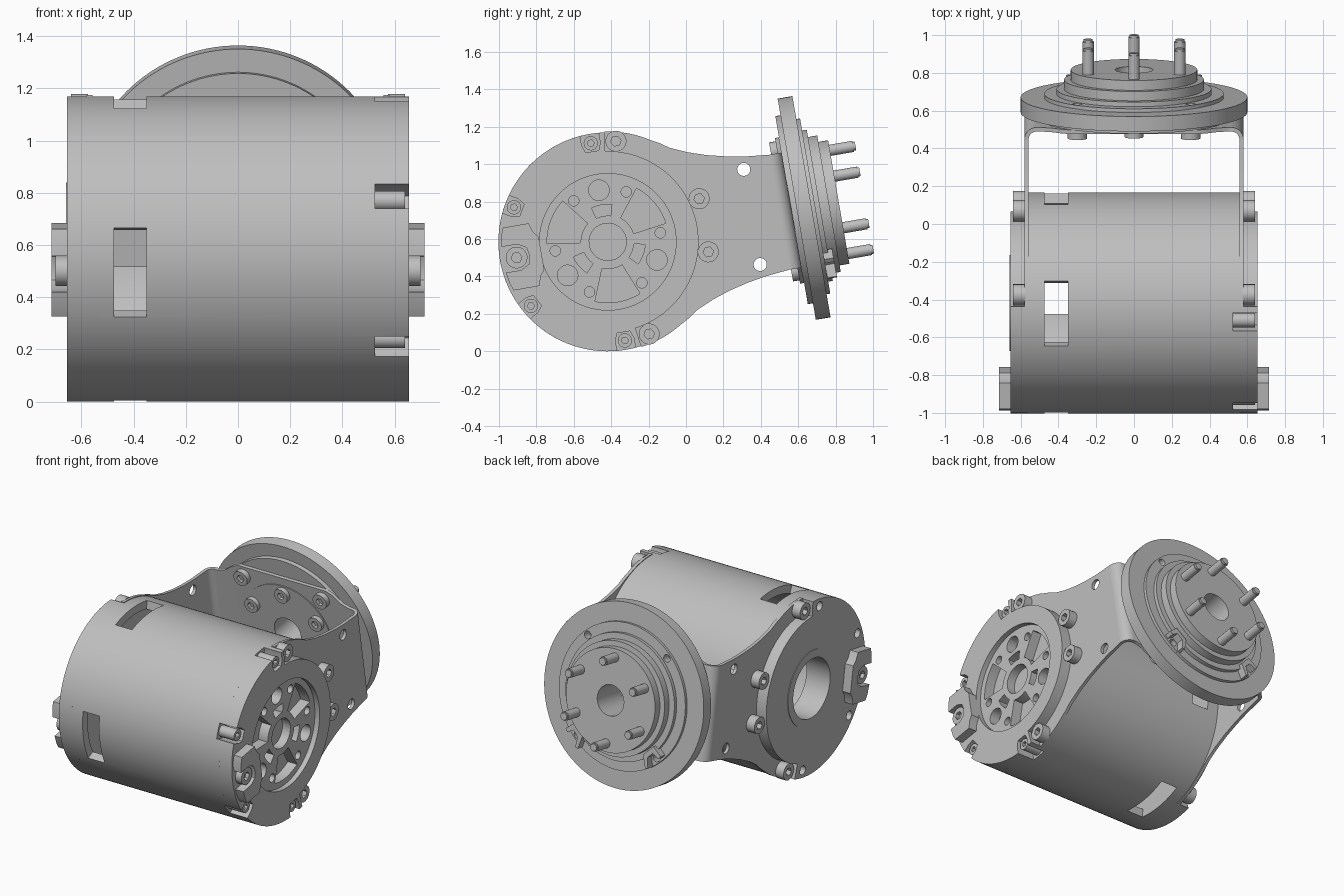
import bpy, bmesh
from math import sin, cos, pi, radians
from mathutils import Matrix, Vector

if "Cube" in bpy.data.objects:
    bpy.data.objects.remove(bpy.data.objects["Cube"])

# Local frame: origin on the drum axis, +y along the arms, then tilted and lifted
FRAME = Matrix.Translation((0, -0.418, 0.585)) @ Matrix.Rotation(radians(9.8), 4, 'X')
F = 1.025  # distance from the drum axis to the flange back

grey = bpy.data.materials.new("light_grey_metal")
grey.use_nodes = True
grey.diffuse_color = (0.52, 0.52, 0.52, 1)
grey.node_tree.nodes["Principled BSDF"].inputs["Base Color"].default_value = grey.diffuse_color
parts = []


def finish(bm, name):
    bmesh.ops.recalc_face_normals(bm, faces=bm.faces)
    mesh = bpy.data.meshes.new(name)
    bm.to_mesh(mesh)
    bm.free()
    mesh.transform(FRAME)
    mesh.materials.append(grey)
    obj = bpy.data.objects.new(name, mesh)
    bpy.context.scene.collection.objects.link(obj)
    parts.append(obj)
    return obj


def polar(r, deg):
    return (r * cos(radians(deg)), r * sin(radians(deg)))


def arc(r, a0, a1, n=16):
    return [polar(r, a0 + (a1 - a0) * i / n) for i in range(n + 1)]


def circle(c, r, n=24):
    return [(c[0] + r * cos(2 * pi * i / n), c[1] + r * sin(2 * pi * i / n)) for i in range(n)]


def sector(r0, r1, mid, half):
    return arc(r1, mid - half, mid + half) + arc(r0, mid + half, mid - half)


def prism(name, pts, lo, hi, axis='x'):
    """Extrude a flat outline along one axis."""
    place = {'x': lambda p, h: (h, p[0], p[1]),
             'y': lambda p, h: (p[0], h, p[1]),
             'z': lambda p, h: (p[0], p[1], h)}[axis]
    bm = bmesh.new()
    face = bm.faces.new([bm.verts.new(place(p, lo)) for p in pts])
    ext = bmesh.ops.extrude_face_region(bm, geom=[face])
    shift = Vector(place((0, 0), hi - lo))
    bmesh.ops.translate(bm, vec=shift, verts=[e for e in ext["geom"] if isinstance(e, bmesh.types.BMVert)])
    return finish(bm, name)


def lathe(name, profile, axis, n=96):
    """Spin a closed (along, radius) profile round the x or y axis."""
    bm = bmesh.new()
    rings = []
    for i in range(n):
        c, s = cos(2 * pi * i / n), sin(2 * pi * i / n)
        rings.append([bm.verts.new((h, r * c, r * s) if axis == 'x' else (r * c, h, r * s))
                      for h, r in profile])
    m = len(profile)
    for i in range(n):
        p, q = rings[i], rings[(i + 1) % n]
        for j in range(m):
            k = (j + 1) % m
            if profile[j][1] + profile[k][1] > 0:
                bm.faces.new((p[j], p[k], q[k], q[j]))
    bmesh.ops.remove_doubles(bm, verts=bm.verts, dist=1e-5)
    return finish(bm, name)


def cut(obj, cutters):
    for c in cutters:
        mod = obj.modifiers.new("cut", 'BOOLEAN')
        mod.operation, mod.solver, mod.object = 'DIFFERENCE', 'EXACT', c
    bpy.context.view_layer.update()
    deps = bpy.context.evaluated_depsgraph_get()
    mesh = bpy.data.meshes.new_from_object(obj.evaluated_get(deps))
    obj.modifiers.clear()
    obj.data = mesh


def discard(cutters):
    for c in cutters:
        parts.remove(c)
        bpy.data.objects.remove(c)


def bolt(name, c, lo, hi, r, axis='x', outward=1):
    """Cap screw: socket head built as a lathe-like ring plus a floor."""
    n = 24
    mid = hi - 0.5 * (hi - lo) if outward > 0 else lo + 0.5 * (hi - lo)
    head = prism(name, circle(c, r, n), lo, hi, axis)
    socket = (mid, hi + 0.02) if outward > 0 else (lo - 0.02, mid)
    hexagon = prism("socket", circle(c, r * 0.5, 6), *socket, axis)
    cut(head, [hexagon])
    discard([hexagon])


# Drum: hollow shell with stepped ends, a recess on one end and a bore on the other
drum = lathe("drum", [(-0.655, 0.2), (-0.655, 0.485), (-0.56, 0.485), (-0.56, 0.585), (0.56, 0.585),
                      (0.56, 0.485), (0.655, 0.485), (0.655, 0.365), (0.62, 0.365), (0.62, 0), (0.5, 0),
                      (0.5, 0.53), (-0.48, 0.53), (-0.48, 0.2)], 'x', 128)
slots = [prism("slot", sector(0.5, 0.65, a, 17.2), -0.475, -0.35) for a in (0, 86, 179.5, 271)]
screw_angles = (90, 150, 210, 270)
notches = []
for a in screw_angles:
    c, d = polar(1, a)
    outline = [(c * r - d * t, d * r + c * t) for r, t in
               ((0.49, -0.035), (0.49, 0.035), (0.53, 0.05), (0.65, 0.05), (0.65, -0.05), (0.53, -0.05))]
    notches.append(prism("notch", outline, 0.525, 0.7))

# Wheel pattern sunk in the recess
pockets = [prism("hub_hole", circle((0, 0), 0.1), 0.56, 0.7)]
for k in range(3):
    a = 30 + 120 * k
    pockets.append(prism("pocket", sector(0.145, 0.325, a, 22), 0.55, 0.7))
    pockets.append(prism("pocket", sector(0.14, 0.2, a + 60, 16), 0.55, 0.7))
    pockets.append(prism("pocket", circle(polar(0.28, a + 60), 0.055), 0.55, 0.7))
for k in range(6):
    pockets.append(prism("pocket", circle(polar(0.285, 60 * k), 0.028, 16), 0.57, 0.7))
cut(drum, slots + notches + pockets)

# Rear half rims of the two end caps
rim_holes = [prism("rim_hole", circle(polar(0.535, a), 0.03), -0.7, -0.62) for a in screw_angles]
for side, cutters in ((1, notches), (-1, rim_holes)):
    lo, hi = sorted((side * 0.558, side * 0.655))
    rim = prism("cap_rim", arc(0.585, 82, 278, 64) + arc(0.48, 278, 82, 64), lo, hi)
    cut(rim, cutters)
discard(slots + notches + pockets + rim_holes)
for a in screw_angles:
    bolt("cap_screw", polar(0.535, a), 0.52, 0.64, 0.038)
lathe("bore_ring", [(-0.659, 0.2), (-0.659, 0.255), (-0.65, 0.255), (-0.65, 0.2)], 'x')

# Clamp blocks at the front of each end cap, open round their screw
block = [(-0.54, 0.17), (-0.40, 0.17), (-0.385, 0.12), (-0.36, 0.09), (-0.36, -0.09),
         (-0.385, -0.12), (-0.40, -0.17), (-0.54, -0.17), (-0.555, -0.13), (-0.565, -0.07),
         (-0.48, -0.07), (-0.435, -0.045), (-0.425, 0), (-0.435, 0.045), (-0.48, 0.07),
         (-0.565, 0.07), (-0.555, 0.13)]

# Arms: side plates that flare from the drum towards the flange
upper = arc(0.59, 82, 58, 10) + [(0.36, 0.475), (0.41, 0.44), (0.5, 0.4), (0.6, 0.367),
                                 (0.7, 0.343), (0.8, 0.325), (0.93, 0.312)]
outline = upper + [(a, -v) for a, v in reversed(upper)] + arc(0.483, -82, 82, 48)
for side in (1, -1):
    def span(p, q):
        return sorted((side * p, side * q))
    prism("clamp_block", block, *span(0.65, 0.715))
    bolt("clamp_screw", (-0.495, 0), *span(0.65, 0.7), 0.058, 'x', side)
    arm = prism("arm", outline, *span(0.558, 0.58))
    holes = [prism("arm_hole", circle((0.782, v), 0.035), *span(0.5, 0.65)) for v in (0.258, -0.258)]
    cut(arm, holes)
    discard(holes)
    for a in (75.6, 15.5, -15.5, -75.6):
        bolt("arm_bolt", polar(0.54, a), *span(0.575, 0.64), 0.056, 'x', side)

# Web joining the arms, with bent corners and a raised middle
web_back, web_front = F - 0.05, F - 0.028


def bend(r):
    return [(0.515 + x, web_front - 0.065 + y) for x, y in arc(r, 0, 90, 8)]


outer = [(0.58, 0.93)] + bend(0.065)
inner = [(0.558, 0.93)] + bend(0.043)
strip = outer + [(-x, a) for x, a in reversed(outer)] + [(-x, a) for x, a in inner] + inner[::-1]
web = prism("web", strip, -0.312, 0.312, 'z')
half = [(0.5, 0.312), (0.44, 0.33), (0.38, 0.375), (0.33, 0.395), (0.27, 0.395)]
tab = half + [(-x, v) for x, v in reversed(half)]
centre_hole = prism("centre_hole", circle((0, 0), 0.1, 48), 0.8, 1.2, 'y')
cut(web, [centre_hole])
discard([centre_hole])
for s in (1, -1):
    edge = [(x, s * v) for x, v in tab] + [(-0.5, s * 0.3), (0.5, s * 0.3)]
    prism("web_tab", edge, web_back, web_front, 'y')
lathe("web_pad", [(web_back - 0.006, 0.1), (web_back - 0.006, 0.34), (web_back, 0.34), (web_back, 0.1)], 'y')

# Flange: stepped disc with a bore and corner holes
steps = [(-0.028, 0.1), (-0.028, 0.51), (0, 0.51), (0, 0.6), (0.08, 0.6), (0.08, 0.475), (0.1, 0.475),
         (0.1, 0.41), (0.125, 0.41), (0.125, 0.37), (0.175, 0.37), (0.175, 0.335), (0.228, 0.335), (0.228, 0.1)]
flange = lathe("flange", [(F + s, r) for s, r in steps], 'y', 128)
corners = [(x, v) for x in (0.3, -0.3) for v in (0.325, -0.325)]
holes = [prism("hole", circle(c, 0.025, 16), F + 0.04, F + 0.3, 'y') for c in corners]
cut(flange, holes)
discard(holes)

# Small clips beside the lower corner holes
for s in (1, -1):
    clip = [(s * x, v) for x, v in ((0.23, -0.31), (0.255, -0.395), (0.275, -0.39), (0.265, -0.32),
                                    (0.3, -0.285), (0.345, -0.31), (0.36, -0.29), (0.3, -0.24))]
    prism("flange_clip", clip, F + 0.09, F + 0.15, 'y')

# Screws: corner heads, inner heads, and pins standing out of the flange
for c in corners:
    bolt("corner_bolt", c, F - 0.085, web_back + 0.01, 0.052, 'y', -1)
for k in range(6):
    c = polar(0.28, 30 + 60 * k)
    bolt("inner_bolt", c, F - 0.085, web_back + 0.01, 0.05, 'y', -1)
    prism("pin", circle(c, 0.03), F + 0.2, F + 0.355, 'y')
    prism("pin_tip", circle(c, 0.024), F + 0.35, F + 0.367, 'y')

# Smooth round surfaces, keep edges sharp
bpy.ops.object.select_all(action='DESELECT')
for obj in parts:
    obj.select_set(True)
bpy.context.view_layer.objects.active = drum
bpy.ops.object.shade_smooth_by_angle(angle=radians(30))
